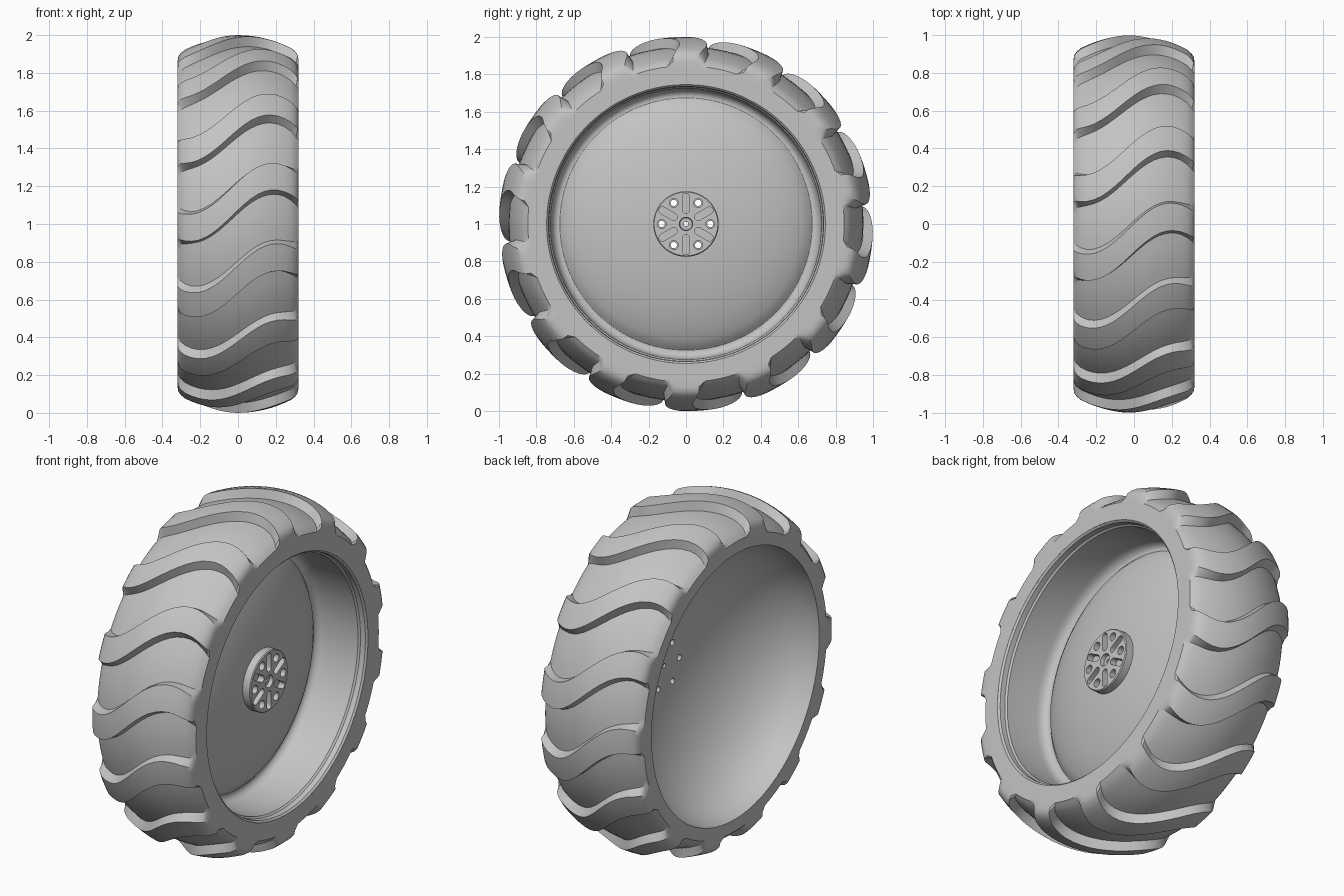
import bpy, bmesh
from math import sin, cos, pi, radians, sqrt
from mathutils import Matrix

if "Cube" in bpy.data.objects:
    bpy.data.objects.remove(bpy.data.objects["Cube"])

LUGS = 14
STEP = 360 / LUGS
CENTRE = Matrix.Translation((0, 0, 1))

grey = bpy.data.materials.new("wheel grey")
grey.use_nodes = True
colour = (0.55, 0.55, 0.55, 1)
grey.diffuse_color = colour
grey.node_tree.nodes["Principled BSDF"].inputs["Base Color"].default_value = colour


def make_object(name, bm):
    bmesh.ops.recalc_face_normals(bm, faces=bm.faces)
    mesh = bpy.data.meshes.new(name)
    bm.to_mesh(mesh)
    bm.free()
    mesh.materials.append(grey)
    ob = bpy.data.objects.new(name, mesh)
    bpy.context.collection.objects.link(ob)
    return ob


def select(ob):
    bpy.ops.object.select_all(action="DESELECT")
    ob.select_set(True)
    bpy.context.view_layer.objects.active = ob


def smooth(ob, angle=32):
    select(ob)
    bpy.ops.object.shade_smooth_by_angle(angle=radians(angle))


def on_wheel(x, r, degrees):
    """Point at radius r around the axle, angle counted up from the front."""
    a = radians(degrees)
    return (x, -r * cos(a), 1 + r * sin(a))


def bridge(bm, rings, close_rings=False):
    """Skin a closed loop of rings of vertices."""
    for i, ring in enumerate(rings):
        nxt = rings[(i + 1) % len(rings)]
        for j in range(len(ring) if close_rings else len(ring) - 1):
            k = (j + 1) % len(ring)
            bm.faces.new((ring[j], ring[k], nxt[k], nxt[j]))


def lathe(name, profile, segments=112):
    bm = bmesh.new()
    rings = [[bm.verts.new(on_wheel(x, r, 360 * s / segments)) for x, r in profile]
             for s in range(segments)]
    bridge(bm, rings, True)
    return make_object(name, bm)


# Tyre: lug and groove cross-sections swept round, sheared into a wave
def half_section(height, shoulder):
    crown = [(0.035 * i, height - (0.035 * i) ** 2 / 1.15) for i in range(9)]
    return crown + shoulder


lug = half_section(1.0, [(0.303, 0.913), (0.316, 0.895), (0.32, 0.87), (0.32, 0.83)])
groove = half_section(0.948, [(0.294, 0.87), (0.307, 0.859), (0.32, 0.845), (0.32, 0.83)])


def full_section(half):
    back = [(-x, r) for x, r in reversed(half[1:])]
    return [(-0.32, 0.775)] + back + half + [(0.32, 0.745)]


def wave(x):
    return 1.7 + 8.2 * sin(pi * (x + 0.03) / 0.46)


def flare(x):
    """Widening of the lug foot towards the sidewalls, in degrees."""
    return 1.4 * max(0, (abs(x) - 0.22) / 0.1) ** 2


# Angle in the period, cross-section, direction of the flare
rows = [(0, groove, -1), (0.9, lug, 0), (3, lug, 0), (5.2, lug, 0), (7.5, lug, 0),
        (9.6, lug, 0), (10.5, groove, 1), (13.5, groove, 0), (15.6, groove, 0),
        (18, groove, 0), (20, groove, 0), (22.5, groove, 0)]
bm = bmesh.new()
rings = []
for n in range(LUGS):
    for offset, half, side in rows:
        rings.append([bm.verts.new(on_wheel(x, r, n * STEP + offset + wave(x) + side * flare(x)))
                      for x, r in full_section(half)])
bridge(bm, rings)
smooth(make_object("tyre", bm))

# Rim: domed disc in front with a filleted well, deep bowl behind
dome = [(-0.06 + 0.22 * sqrt(1 - (r / 0.72) ** 2), r)
        for r in (0.012, 0.1, 0.2, 0.28, 0.36, 0.43, 0.49, 0.54, 0.58, 0.62, 0.65)]
well = [(0.021, 0.664), (0.013, 0.674), (0.012, 0.686), (0.018, 0.699), (0.029, 0.71),
        (0.045, 0.718), (0.07, 0.722), (0.27, 0.724), (0.28, 0.733), (0.31, 0.735),
        (0.32, 0.745)]
bowl = [(-0.32 + 0.46 * cos(pi / 2 * i / 20), 0.775 * sin(pi / 2 * i / 20))
        for i in range(20, 0, -1)]
rim = lathe("rim", dome + well + bowl + [(0.14, 0.012)])

# Hub plate
hub = lathe("hub_plate", [(0.145, 0.012), (0.145, 0.175), (0.197, 0.175), (0.202, 0.17),
                          (0.202, 0.036), (0.18, 0.033), (0.18, 0.012)], 72)


# Cutters: bolt holes and rounded slots
def bolt_holes(name, radius):
    bm = bmesh.new()
    for i in range(6):
        place = Matrix.Translation(on_wheel(0.15, 0.13, 60 * i)) @ Matrix.Rotation(pi / 2, 4, "Y")
        bmesh.ops.create_cone(bm, cap_ends=True, segments=20, radius1=radius,
                              radius2=radius, depth=0.3, matrix=place)
    return make_object(name, bm)


def add_slot(bm, degrees, inner, outer, half_width, x0, x1):
    ends = [(outer, -90), (inner, 90)]
    outline = [(r + half_width * cos(radians(a + 22.5 * i)),
                half_width * sin(radians(a + 22.5 * i))) for r, a in ends for i in range(9)]
    spin = CENTRE @ Matrix.Rotation(radians(degrees), 4, "X")
    base = bm.faces.new([bm.verts.new((x0, u, v)) for u, v in outline])
    new = bmesh.ops.extrude_face_region(bm, geom=[base])["geom"]
    top = [v for v in new if isinstance(v, bmesh.types.BMVert)]
    bmesh.ops.translate(bm, verts=top, vec=(x1 - x0, 0, 0))
    bmesh.ops.transform(bm, matrix=spin, verts=list(base.verts) + top)


def cut(ob, cutter):
    select(ob)
    mod = ob.modifiers.new("cut", "BOOLEAN")
    mod.operation, mod.solver, mod.object = "DIFFERENCE", "EXACT", cutter
    bpy.ops.object.modifier_apply(modifier=mod.name)


rim_holes = bolt_holes("rim_hole_cutter", 0.017)
hub_holes = bolt_holes("hub_hole_cutter", 0.024)
bm = bmesh.new()
for i in range(6):
    add_slot(bm, 30 + 60 * i, 0.075, 0.145, 0.019, 0.165, 0.3)
slots = make_object("slot_cutter", bm)

cut(rim, rim_holes)
cut(hub, hub_holes)
cut(hub, slots)
for cutter in (rim_holes, hub_holes, slots):
    bpy.data.objects.remove(cutter)
smooth(rim)
smooth(hub)
